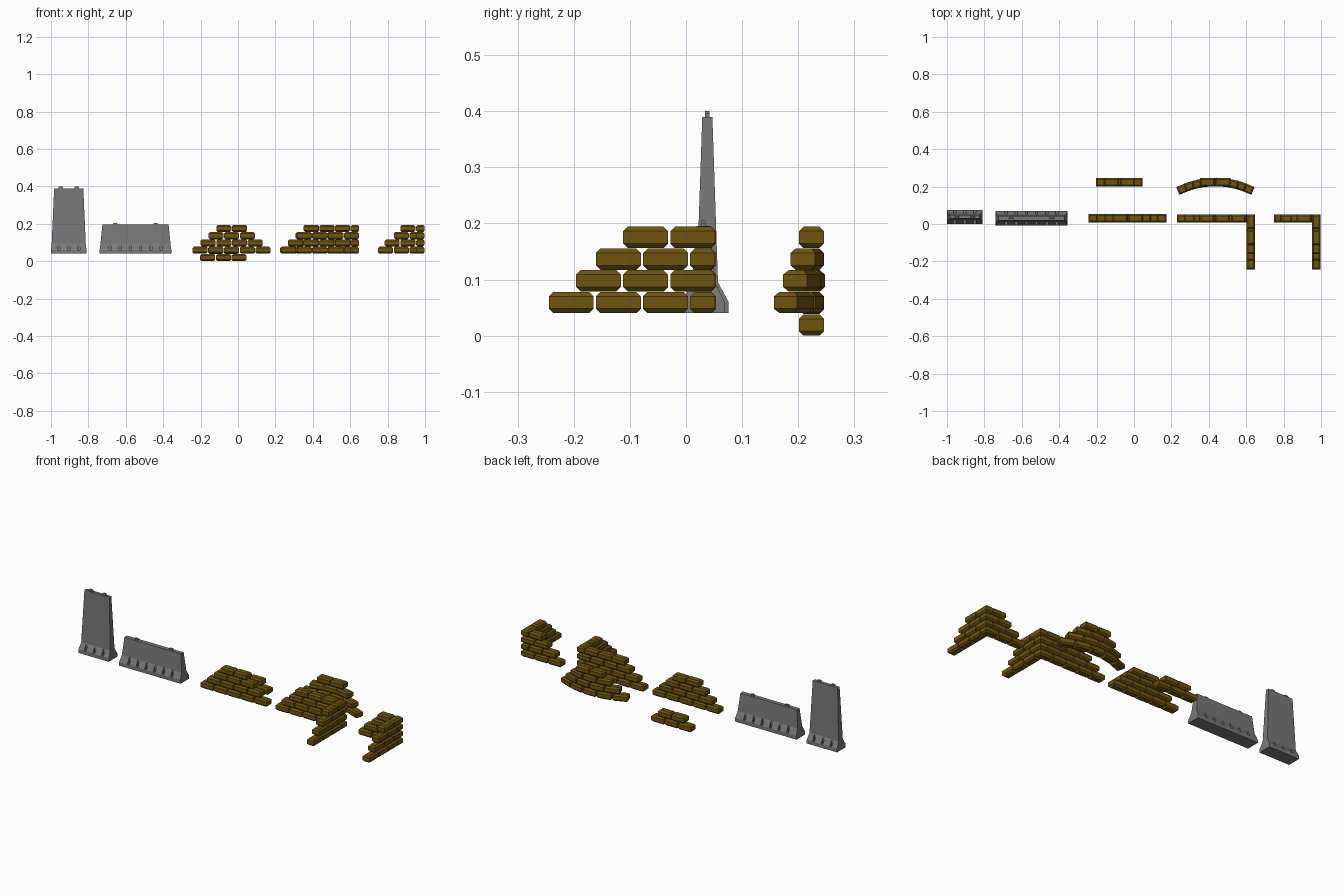
import bpy, bmesh, math
from mathutils import Matrix, Vector

if "Cube" in bpy.data.objects:
    bpy.data.objects.remove(bpy.data.objects["Cube"], do_unlink=True)


def material(name, rgb):
    m = bpy.data.materials.new(name)
    m.use_nodes = True
    m.diffuse_color = (*rgb, 1)
    m.node_tree.nodes["Principled BSDF"].inputs["Base Color"].default_value = (*rgb, 1)
    return m


CONCRETE = material("concrete grey", (0.19, 0.19, 0.19))
BURLAP = material("burlap brown", (0.16, 0.09, 0.006))


def add_loft(bm, levels, matrix=Matrix()):
    """Stack rectangles given as (z, half x, half y) into a closed solid."""
    rings = []
    for z, hx, hy in levels:
        corners = [(-hx, -hy), (hx, -hy), (hx, hy), (-hx, hy)]
        rings.append([bm.verts.new(matrix @ Vector((x, y, z))) for x, y in corners])
    bm.faces.new(rings[0][::-1])
    bm.faces.new(rings[-1])
    for low, high in zip(rings, rings[1:]):
        for i in range(4):
            j = (i + 1) % 4
            bm.faces.new((low[i], low[j], high[j], high[i]))


def finish(bm, name, mat):
    mesh = bpy.data.meshes.new(name)
    bm.to_mesh(mesh)
    bm.free()
    mesh.materials.append(mat)
    obj = bpy.data.objects.new(name, mesh)
    bpy.context.collection.objects.link(obj)
    return obj


# Concrete barriers: flared foot, drainage notches, lifting lugs
BASE = 0.04


def barrier(name, x, y, levels, notches, lug_offset):
    place = Matrix.Translation((x, y, 0))
    bm = bmesh.new()
    add_loft(bm, levels, place)
    body = finish(bm, name, CONCRETE)

    bm = bmesh.new()
    for i in range(notches):
        dx = (i - (notches - 1) / 2) * 0.054
        for side in (-1, 1):
            spot = place @ Matrix.Translation((dx, side * 0.04, 0))
            add_loft(bm, [(0.061, 0.006, 0.02), (0.097, 0.006, 0.02)], spot)
    cutter = finish(bm, name + "_notch_cutter", CONCRETE)
    cutter.hide_render = True
    cut = body.modifiers.new("notches", 'BOOLEAN')
    cut.operation = 'DIFFERENCE'
    cut.solver = 'EXACT'
    cut.object = cutter
    bpy.context.view_layer.objects.active = body
    bpy.ops.object.modifier_apply(modifier=cut.name)
    bpy.data.objects.remove(cutter, do_unlink=True)

    bm = bmesh.new()
    top = levels[-1][0]
    for side in (-1, 1):
        spot = place @ Matrix.Translation((side * lug_offset, 0, top))
        add_loft(bm, [(-0.003, 0.012, 0.004), (0.006, 0.012, 0.004), (0.01, 0.008, 0.004)], spot)
    finish(bm, name + "_lifting_lugs", CONCRETE)


barrier("tall_barrier", -0.905, 0.038,
        [(BASE, 0.095, 0.038), (0.06, 0.095, 0.038), (0.095, 0.091, 0.019), (0.39, 0.078, 0.009)],
        3, 0.043)
barrier("low_barrier", -0.548, 0.031,
        [(BASE, 0.193, 0.038), (0.06, 0.192, 0.038), (0.095, 0.187, 0.021), (0.195, 0.177, 0.012)],
        6, 0.108)

# Sandbags: chamfered blocks laid in staggered courses
LENGTH, WIDTH, HEIGHT = 0.08, 0.0445, 0.038
PITCH, COURSE, BEVEL = 0.084, 0.0387, 0.008


def bag(bm, x, y, z, turn=0.0):
    hx, hy = LENGTH / 2, WIDTH / 2
    place = Matrix.Translation((x, y, z)) @ Matrix.Rotation(turn, 4, 'Z')
    add_loft(bm, [(0, hx - BEVEL, hy - BEVEL), (BEVEL, hx, hy),
                  (HEIGHT - BEVEL, hx, hy), (HEIGHT, hx - BEVEL, hy - BEVEL)], place)


def straight_wall(name, x, y, z, bottom_count, courses):
    bm = bmesh.new()
    for row in range(courses):
        count = bottom_count - row
        for i in range(count):
            bag(bm, x + (i - (count - 1) / 2) * PITCH, y, z + row * COURSE)
    finish(bm, name, BURLAP)


def corner_wall(name, x_end, y_end, bottom_count, leg_count):
    """Courses alternate which arm runs through the corner."""
    bm = bmesh.new()
    step = WIDTH + PITCH - LENGTH
    for row in range(4):
        z = BASE + row * COURSE
        odd = row % 2
        for i in range(bottom_count - (row + 1) // 2):
            bag(bm, x_end - odd * step - LENGTH / 2 - i * PITCH, y_end - WIDTH / 2, z)
        for i in range(leg_count - row // 2):
            y = y_end - (1 - odd) * step - LENGTH / 2 - i * PITCH
            bag(bm, x_end - WIDTH / 2, y, z, math.pi / 2)
    finish(bm, name, BURLAP)


def curved_wall(name, x, y, bend):
    bm = bmesh.new()
    radius = PITCH / bend
    for row in range(4):
        count = 5 - row
        for i in range(count):
            k = i - (count - 1) / 2
            z = BASE + row * COURSE
            if row == 3:
                bag(bm, x + k * PITCH, y, z)
            else:
                a = k * bend
                bag(bm, x + radius * math.sin(a), y - radius * (1 - math.cos(a)), z, -a)
    finish(bm, name, BURLAP)


straight_wall("short_sandbag_wall", -0.078, 0.2235, 0.0, 3, 2)
straight_wall("sandbag_wall", -0.034, 0.031, BASE, 5, 4)
corner_wall("long_corner_sandbag_wall", 0.647, 0.052, 5, 3)
corner_wall("short_corner_sandbag_wall", 0.997, 0.052, 3, 3)
curved_wall("curved_sandbag_wall", 0.435, 0.2235, 0.19)
